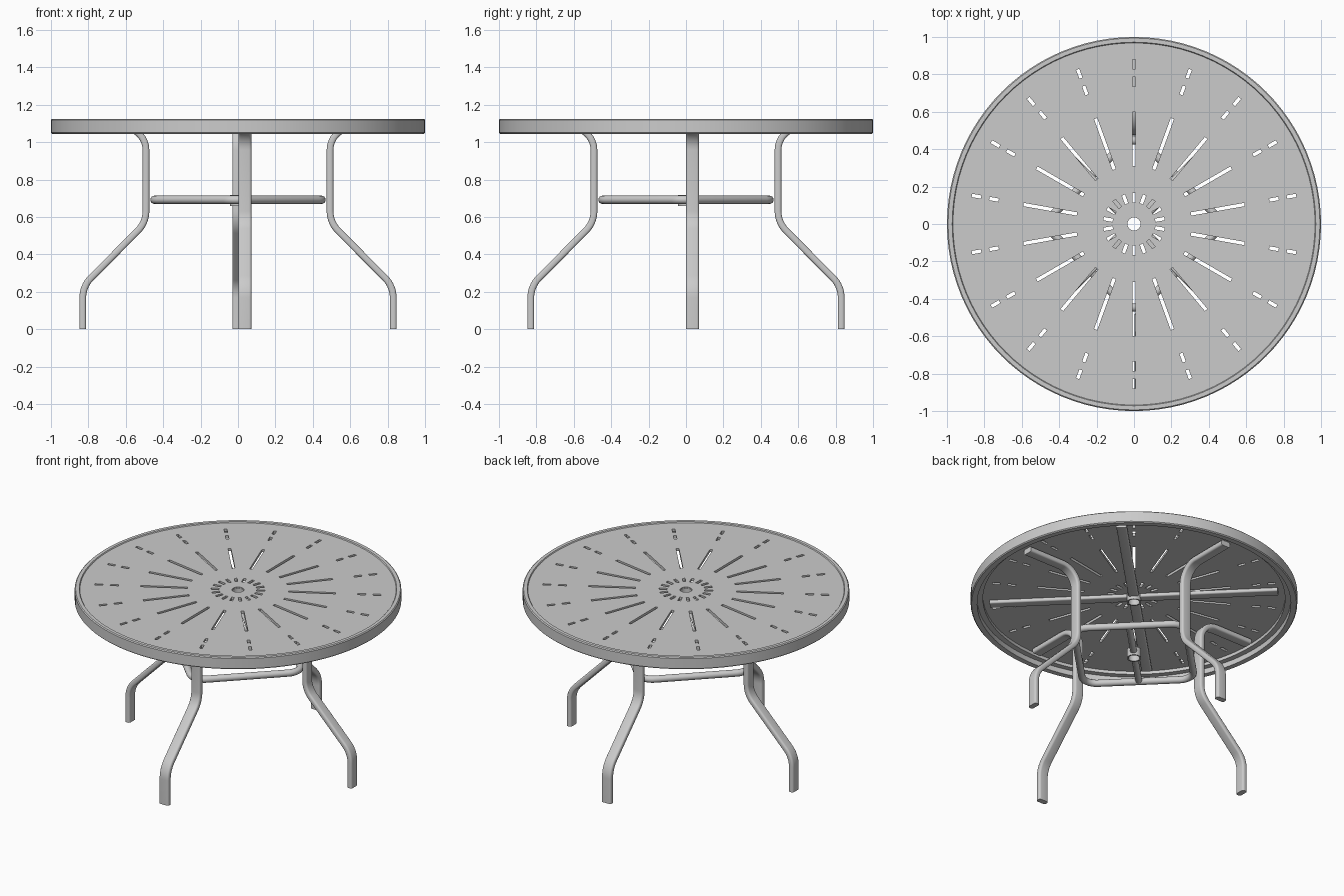
import bpy, bmesh
from math import sin, cos, tan, pi, radians
from mathutils import Vector, Matrix

if "Cube" in bpy.data.objects:
    bpy.data.objects.remove(bpy.data.objects["Cube"])


def finish(name, bm, matrix=None, angle=35):
    bmesh.ops.recalc_face_normals(bm, faces=bm.faces[:])
    me = bpy.data.meshes.new(name)
    bm.to_mesh(me)
    bm.free()
    ob = bpy.data.objects.new(name, me)
    bpy.context.collection.objects.link(ob)
    if matrix:
        me.transform(matrix)
    if angle:
        bpy.ops.object.select_all(action='DESELECT')
        ob.select_set(True)
        bpy.context.view_layer.objects.active = ob
        bpy.ops.object.shade_smooth_by_angle(angle=radians(angle))
    return ob


def fillet(points, radii, closed=False, steps=8):
    """Round the corners of a polyline."""
    pts = [Vector(p) for p in points]
    n, out = len(pts), []
    for i, p in enumerate(pts):
        r = radii[i]
        if r == 0:
            out.append(p)
            continue
        u = (pts[i - 1] - p).normalized()
        v = (pts[(i + 1) % n] - p).normalized()
        half = u.angle(v) / 2
        c = p + (u + v).normalized() * (r / sin(half))
        a = p + u * (r / tan(half)) - c
        b = p + v * (r / tan(half)) - c
        sweep_angle = pi - 2 * half
        for k in range(steps + 1):
            t = k / steps
            out.append(c + (a * sin((1 - t) * sweep_angle) + b * sin(t * sweep_angle)) / sin(sweep_angle))
    return out


def rounded_section(w, h, r, steps=4):
    out = []
    for q, (sx, sy) in enumerate([(1, 1), (-1, 1), (-1, -1), (1, -1)]):
        for k in range(steps + 1):
            a = (q + k / steps) * pi / 2
            out.append((sx * (w / 2 - r) + r * cos(a), sy * (h / 2 - r) + r * sin(a)))
    return out


def round_section(r, n=16):
    return [(r * cos(2 * pi * k / n), r * sin(2 * pi * k / n)) for k in range(n)]


def sweep(name, path, side, section, closed=False, matrix=None):
    """Sweep a section along a planar path; side is the plane's normal."""
    bm = bmesh.new()
    side = Vector(side)
    n, rings = len(path), []
    for i, p in enumerate(path):
        a = path[i - 1] if closed or i else p
        b = path[(i + 1) % n] if closed or i < n - 1 else p
        nrm = side.cross((b - a).normalized())
        rings.append([bm.verts.new(p + side * s + nrm * t) for s, t in section])
    m = len(section)
    for i in range(n if closed else n - 1):
        r0, r1 = rings[i], rings[(i + 1) % n]
        for k in range(m):
            bm.faces.new((r0[k], r0[(k + 1) % m], r1[(k + 1) % m], r1[k]))
    if not closed:
        bm.faces.new(rings[0])
        bm.faces.new(rings[-1])
    return finish(name, bm, matrix)


def lathe(name, profile, segs=96):
    """Revolve a closed (radius, z) profile about z."""
    bm = bmesh.new()
    rings = [[bm.verts.new((r * cos(2 * pi * s / segs), r * sin(2 * pi * s / segs), z))
              for r, z in profile] for s in range(segs)]
    m = len(profile)
    for s in range(segs):
        a, b = rings[s], rings[(s + 1) % segs]
        for k in range(m):
            bm.faces.new((a[k], b[k], b[(k + 1) % m], a[(k + 1) % m]))
    return finish(name, bm)


# Table rim with a stepped ledge that carries the panel
lathe("table_rim", [(0.994, 1.045), (1.0, 1.051), (1.0, 1.119), (0.994, 1.125),
                    (0.972, 1.125), (0.968, 1.119), (0.925, 1.112), (0.925, 1.08),
                    (0.96, 1.08), (0.96, 1.045)])

# Table panel
bm = bmesh.new()
bmesh.ops.create_cone(bm, cap_ends=True, segments=96, radius1=0.967, radius2=0.967,
                      depth=0.018, matrix=Matrix.Translation((0, 0, 1.11)))
panel = finish("table_panel", bm, angle=0)

# Cutter: 18 rays of four slots, and the pole hole
bm = bmesh.new()
for i in range(18):
    turn = Matrix.Rotation(radians(10 + 20 * i), 4, 'Z')
    for r0, r1, w in [(0.115, 0.165, 0.018), (0.31, 0.6, 0.018),
                      (0.735, 0.785, 0.018), (0.83, 0.88, 0.018)]:
        bmesh.ops.create_cube(bm, size=1, matrix=turn @ Matrix.Translation(((r0 + r1) / 2, 0, 1.11))
                              @ Matrix.Diagonal((r1 - r0, w, 0.1, 1)))
bmesh.ops.create_cone(bm, cap_ends=True, segments=32, radius1=0.037, radius2=0.037,
                      depth=0.1, matrix=Matrix.Translation((0, 0, 1.11)))
cutter = finish("slot_cutter", bm, angle=0)
cutter.hide_render = True
mod = panel.modifiers.new("slots", 'BOOLEAN')
mod.operation = 'DIFFERENCE'
mod.solver = 'EXACT'
mod.object = cutter
bpy.context.view_layer.objects.active = panel
bpy.ops.object.modifier_apply(modifier=mod.name)
bpy.data.objects.remove(cutter)

# Four bent flat-tube legs, each slightly off its axis
leg_path = fillet([(0.88, 0, 1.078), (0.492, 0, 1.078), (0.492, 0, 0.57), (0.83, 0, 0.23), (0.83, 0, 0)],
                  [0, 0.12, 0.15, 0.15, 0])
leg_section = rounded_section(0.07, 0.036, 0.013)
for name, deg, shift in [("right_leg", 0, (0, 0.035, 0)), ("back_leg", 90, (0.005, 0, 0)),
                         ("left_leg", 180, (0, 0.035, 0)), ("front_leg", 270, (0.037, 0, 0))]:
    sweep(name, leg_path, (0, 1, 0), leg_section,
          matrix=Matrix.Translation(shift) @ Matrix.Rotation(radians(deg), 4, 'Z'))

# Diagonal support bars under the panel, stopping at the pole collar
bar_section = rounded_section(0.065, 0.026, 0.01)
for i in range(4):
    sweep("panel_bar_%d" % (i + 1), [Vector((0.04, 0, 1.088)), Vector((0.885, 0, 1.088))], (0, 1, 0),
          bar_section, matrix=Matrix.Rotation(radians(45 + 90 * i), 4, 'Z'))

# Rounded square brace joining the legs
corner = 0.484
brace = fillet([(corner, 0, 0.692), (0, corner, 0.692), (-corner, 0, 0.692), (0, -corner, 0.692)],
               [0.09] * 4, closed=True)
sweep("leg_brace", brace, (0, 0, 1), round_section(0.022), closed=True)

# Brace cross bar in two halves
for i in range(2):
    sweep("cross_bar_%d" % (i + 1), [Vector((0.036, 0, 0.692)), Vector((0.342, 0, 0.692))], (0, 1, 0),
          round_section(0.021), matrix=Matrix.Rotation(radians(45 + 180 * i), 4, 'Z'))

# Pole collars
for name, z0, z1 in [("upper_collar", 1.055, 1.112), ("lower_collar", 0.66, 0.718)]:
    lathe(name, [(0.035, z0), (0.044, z0), (0.044, z1), (0.035, z1)], 32)
